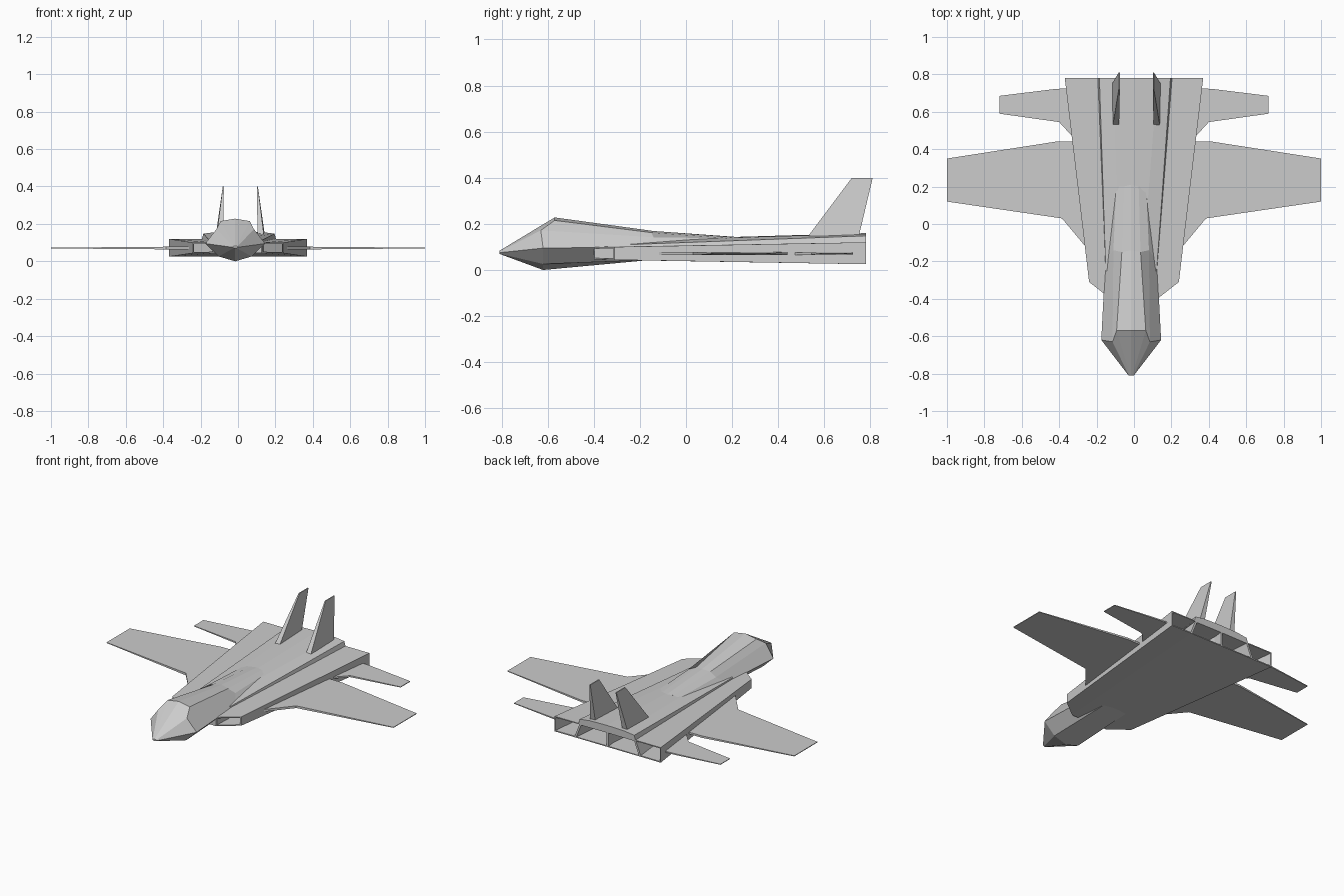
import bpy, bmesh
from mathutils import Vector

if "Cube" in bpy.data.objects:
    bpy.data.objects.remove(bpy.data.objects["Cube"])


def finish(name, bm, mirror=False):
    bmesh.ops.recalc_face_normals(bm, faces=bm.faces)
    me = bpy.data.meshes.new(name)
    bm.to_mesh(me)
    bm.free()
    ob = bpy.data.objects.new(name, me)
    bpy.context.collection.objects.link(ob)
    if mirror:
        ob.modifiers.new("mirror", 'MIRROR')
    return ob


def loft(name, rings, mirror=False):
    """Skin closed rings of points and cap both ends."""
    bm = bmesh.new()
    vs = [[bm.verts.new(p) for p in r] for r in rings]
    n = len(vs[0])
    for a, b in zip(vs, vs[1:]):
        for i in range(n):
            j = (i + 1) % n
            bm.faces.new((a[i], a[j], b[j], b[i]))
    bm.faces.new(vs[0])
    bm.faces.new(vs[-1])
    return finish(name, bm, mirror)


def both_sides(half, cx):
    """Half section from top centre to bottom centre, mirrored about x = cx."""
    right = [(cx + x, y, z) for x, y, z in half]
    left = [(cx - x, y, z) for x, y, z in half[-2:0:-1]]
    return right + left


# Faceted nose, canopy and tapering spine
sections = [
    [(0, -.81, .083), (.006, -.81, .082), (.012, -.81, .079),
     (.014, -.81, .075), (.008, -.81, .071), (0, -.81, .07)],
    [(0, -.57, .228), (.078, -.57, .215), (.10, -.63, .172),
     (.16, -.62, .095), (.088, -.62, .026), (0, -.62, 0)],
    [(0, -.14, .169), (.05, -.15, .162), (.095, -.14, .142),
     (.138, -.20, .10), (.08, -.18, .042), (0, -.18, .041)],
    [(0, .21, .144), (.04, .20, .143), (.08, .20, .137),
     (.12, .15, .10), (.08, .15, .06), (0, .15, .06)],
]
loft("fuselage", [both_sides(s, -.015) for s in sections])

# Wide lower hull with recessed intakes and exhaust cells
bm = bmesh.new()
cols = {
    "ft": [(0, -.40, .10), (.125, -.40, .10), (.24, -.31, .10)],
    "fb": [(0, -.40, .045), (.125, -.40, .045), (.24, -.31, .044)],
    "rt": [(0, .78, .12), (.19, .78, .12), (.37, .78, .12)],
    "rb": [(0, .78, .025), (.225, .78, .025), (.37, .78, .025)],
}
v = {k: [bm.verts.new(p) for p in pts] for k, pts in cols.items()}
openings = []
for i in (0, 1):
    for a, b in (("ft", "rt"), ("fb", "rb"), ("ft", "fb"), ("rt", "rb")):
        f = bm.faces.new((v[a][i], v[a][i + 1], v[b][i + 1], v[b][i]))
        if (a, b) == ("rt", "rb") or ((a, b) == ("ft", "fb") and i == 1):
            openings.append(f)
bm.faces.new((v["ft"][2], v["rt"][2], v["rb"][2], v["fb"][2]))
bmesh.ops.recalc_face_normals(bm, faces=bm.faces)
for f in openings:
    rear = f.calc_center_median().y > 0
    bmesh.ops.inset_individual(bm, faces=[f], thickness=.009)
    new = bmesh.ops.extrude_discrete_faces(bm, faces=[f])["faces"][0]
    push = Vector((-.015, -.15, 0)) if rear else Vector((.005, .12, 0))
    for vert in new.verts:
        vert.co += push
    if f.is_valid and f is not new:
        bmesh.ops.delete(bm, geom=[f], context='FACES_ONLY')
# keep the recess walls pointing into the openings
finish("hull", bm, mirror=True)

# Raised, slightly crowned upper deck
deck = [
    both_sides([(0, -.25, .13), (.06, -.25, .125), (.136, -.25, .11),
                (.138, -.25, .095), (0, -.25, .09)], -.015),
    both_sides([(0, .78, .16), (.12, .78, .157), (.19, .78, .148),
                (.2, .78, .115), (0, .78, .115)], .005),
]
loft("upper_deck", deck)


def plate(name, outline):
    """Thin surface with its own half thickness at every corner."""
    loft(name, [[(x, y, .071 + s * t) for x, y, t in outline]
                for s in (-1, 1)], mirror=True)


# Main wings and tailplanes
plate("wings", [(.22, -.16, .005), (.26, -.12, .007), (.385, .03, .007),
                (1, .12, .002), (1, .35, .002), (.42, .44, .006),
                (.30, .44, .006)])
plate("tailplanes", [(.33, .47, .005), (.345, .485, .005), (.40, .545, .005),
                     (.72, .59, .002), (.72, .685, .002), (.42, .722, .004),
                     (.36, .725, .004)])

# Twin upright fins, thick at the base and thin at the tip
for side, name in ((-1, "left_fin"), (1, "right_fin")):
    cx = .0125
    base = [(.092, .53), (.125, .53), (.13, .75), (.094, .75)]
    tip = [(.088, .72), (.094, .72), (.094, .81), (.088, .81)]
    loft(name, [[(cx + side * x, y, z) for x, y in ring]
                for ring, z in ((base, .147), (tip, .40))])
